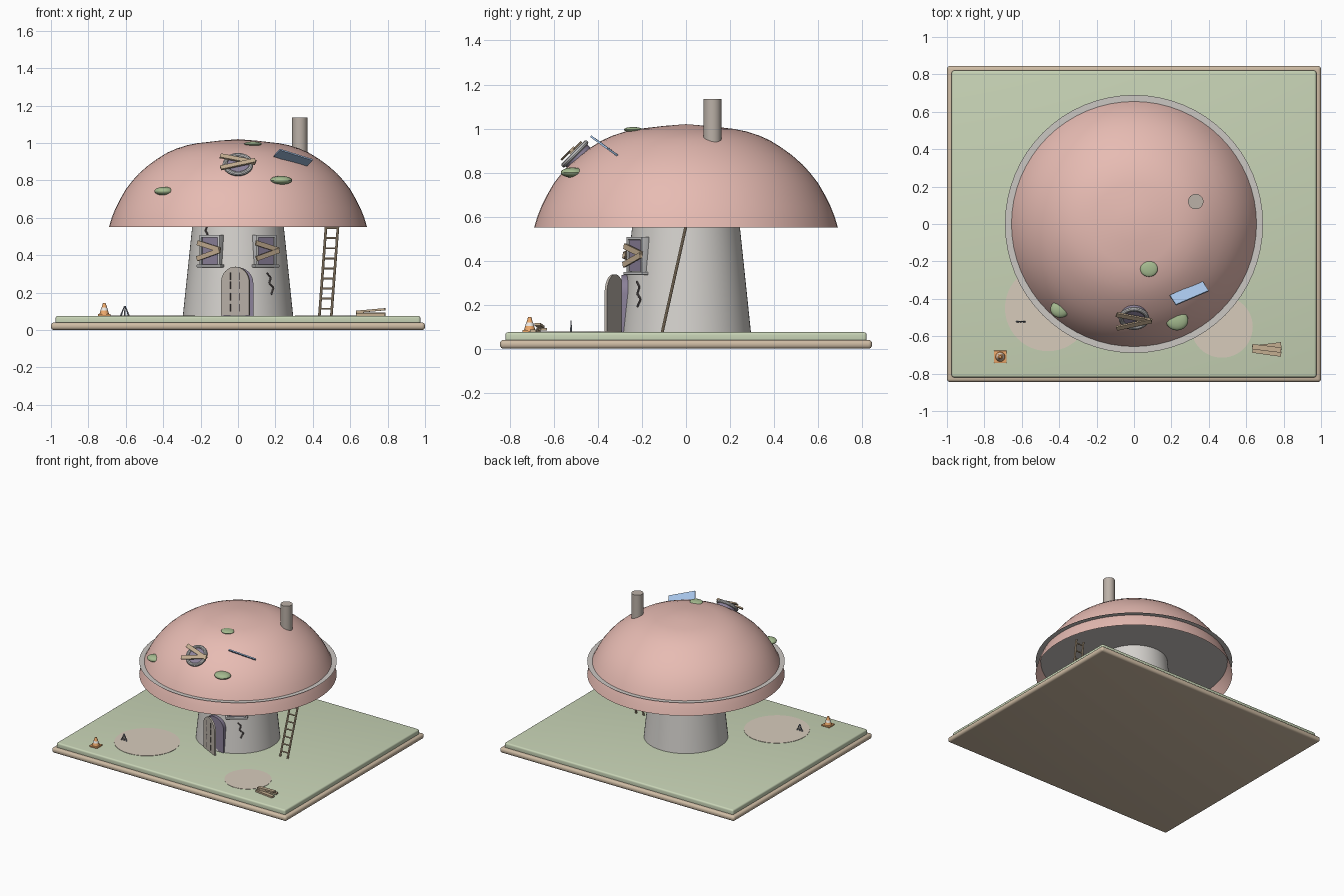
import bpy, bmesh, math
from mathutils import Matrix, Vector

if "Cube" in bpy.data.objects:
    bpy.data.objects.remove(bpy.data.objects["Cube"])

mats = {}
COLORS = {'tan': (.62, .5, .37), 'grass': (.58, .66, .47), 'pink': (.8, .5, .45),
          'stem': (.66, .64, .61), 'gill': (.6, .57, .54), 'brick': (.5, .44, .39),
          'wood': (.55, .42, .28), 'door': (.5, .45, .4), 'dark': (.13, .11, .11),
          'purple': (.26, .22, .32), 'frame': (.6, .58, .58), 'blue': (.38, .55, .8),
          'moss': (.38, .5, .28), 'orange': (.85, .4, .15), 'white': (.85, .83, .8),
          'patch': (.68, .6, .5), 'steel': (.22, .25, .32)}


def T(x, y, z):
    return Matrix.Translation((x, y, z))


def R(deg, axis):
    return Matrix.Rotation(math.radians(deg), 4, axis)


def finish(name, bm, col, M=Matrix(), smooth=True):
    bm.transform(M)
    me = bpy.data.meshes.new(name)
    bm.to_mesh(me)
    bm.free()
    if smooth:
        me.shade_smooth()
        me.set_sharp_from_angle(angle=math.radians(35))
    if col not in mats:
        mats[col] = bpy.data.materials.new(col)
        mats[col].diffuse_color = (*COLORS[col], 1)
    me.materials.append(mats[col])
    ob = bpy.data.objects.new(name, me)
    bpy.context.collection.objects.link(ob)
    return ob


def box(name, size, M, col, bevel=0):
    bm = bmesh.new()
    bmesh.ops.create_cube(bm, size=1, matrix=Matrix.Diagonal((*size, 1)))
    if bevel:
        bmesh.ops.bevel(bm, geom=bm.edges[:], offset=bevel, segments=4, profile=.5, affect='EDGES')
    return finish(name, bm, col, M)


def cone(name, r1, r2, h, M, col, seg=32):
    # stands on the local origin
    bm = bmesh.new()
    bmesh.ops.create_cone(bm, cap_ends=True, segments=seg, radius1=r1, radius2=r2, depth=h,
                          matrix=T(0, 0, h / 2))
    return finish(name, bm, col, M)


def rod(name, a, b, r, col, r2=None):
    a, b = Vector(a), Vector(b)
    rot = (b - a).to_track_quat('Z', 'Y').to_matrix().to_4x4()
    return cone(name, r, r if r2 is None else r2, (b - a).length, T(*a) @ rot, col, 10)


def lathe(name, prof, col, M=Matrix(), seg=64, closed=False):
    bm = bmesh.new()
    vs = [bm.verts.new((r, 0, z)) for r, z in prof]
    es = [bm.edges.new(p) for p in zip(vs, vs[1:] + vs[:1] if closed else vs[1:])]
    bmesh.ops.spin(bm, geom=vs + es, cent=(0, 0, 0), axis=(0, 0, 1), angle=math.tau, steps=seg)
    bmesh.ops.remove_doubles(bm, verts=bm.verts[:], dist=1e-5)
    bmesh.ops.recalc_face_normals(bm, faces=bm.faces[:])
    return finish(name, bm, col, M)


def arch(name, w, h, d, M, col):
    # round-topped slab, left edge at local x=0, front at y=0
    r = w / 2
    pts = [(0, 0), (w, 0)] + [(r + r * math.cos(math.pi * i / 16), h - r + r * math.sin(math.pi * i / 16))
                              for i in range(17)]
    bm = bmesh.new()
    f = bm.faces.new([bm.verts.new((x, 0, z)) for x, z in pts])
    g = bmesh.ops.extrude_face_region(bm, geom=[f])['geom']
    bmesh.ops.translate(bm, verts=[v for v in g if isinstance(v, bmesh.types.BMVert)], vec=(0, d, 0))
    bmesh.ops.recalc_face_normals(bm, faces=bm.faces[:])
    return finish(name, bm, col, M)


def stem_r(z):
    return .295 - (z - .075) * .105


# Ground: tray, lawn and two bare patches
box('base_tray', (2, 1.69, .04), T(0, 0, .02), 'tan', .017)
box('lawn', (1.95, 1.64, .05), T(0, 0, .05), 'grass', .012)
for n, x, y, r in (('left', -.46, -.45, .23), ('right', .47, -.55, .165)):
    cone('bare_patch_' + n, r, r, .004, T(x, y, .0735), 'patch', 48)

# Stem, flat gill disc and open cap shell
cone('stem', stem_r(.07), stem_r(.65), .58, T(0, 0, .07), 'stem', 64)
bm = bmesh.new()
bmesh.ops.create_circle(bm, cap_ends=True, segments=64, radius=.69)
finish('gill_disc', bm, 'gill', T(0, 0, .65))
lathe('cap', [(.69, .55), (.675, .6), (.655, .65), (.63, .70), (.60, .752), (.565, .797), (.53, .836),
              (.48, .88), (.43, .916), (.38, .947), (.33, .969), (.275, .987), (.22, .998), (.10, 1.012),
              (0, 1.02)], 'pink')
cone('chimney', .041, .041, .26, T(.33, .12, .875), 'brick')


# Boards nailed over a window, meeting at the right
def boards(name, M, length, width):
    for i, a in enumerate((15, -17)):
        box(f'{name}_board_{i}', (length, .01, width),
            M @ T(0, -.006 * i, .022 * (1 if i == 0 else -1)) @ R(a, 'Y'), 'wood')


# Two stem windows
for n, s in (('left', -1), ('right', 1)):
    M = R(33 * s, 'Z') @ T(0, -.262, .425)
    nm = n + '_window'
    box(nm + '_pane', (.115, .03, .15), M @ T(0, .005, 0), 'purple')
    for k in (-1, 1):
        box(f'{nm}_side_{k}', (.014, .04, .165), M @ T(.058 * k, 0, 0), 'frame', .003)
    box(nm + '_top', (.13, .04, .014), M @ T(0, 0, .076), 'frame', .003)
    box(nm + '_sill', (.155, .05, .014), M @ T(0, -.003, -.083), 'frame', .003)
    boards(nm, M @ T(0, -.024, 0), .15, .026)

# Round window on the cap
M = T(0, -.505, .885) @ R(-45, 'X')
ring = [(.07 + .012 * math.cos(i * math.tau / 10), .012 * math.sin(i * math.tau / 10)) for i in range(10)]
lathe('cap_window_ring', ring, 'frame', M @ R(90, 'X'), 40, True)
cone('cap_window_pane', .07, .07, .03, M @ T(0, .03, 0) @ R(90, 'X'), 'purple')
boards('cap_window', M @ T(0, -.018, 0), .195, .028)

# Doorway and door leaf swung open
arch('doorway', .17, .26, .1, T(-.088, -.292, .075), 'purple')
M = T(-.088, -.288, .078) @ R(-27, 'Z')
arch('door_leaf', .168, .26, .012, M @ T(0, -.006, 0), 'door')
for x in (.056, .112):
    for z in (.03, .09, .15, .20):
        box('door_groove', (.005, .003, .04), M @ T(x, -.007, z + .01), 'dark')

# Cracks in the stem
for n, pts in (('right', [(.155, .305), (.175, .28), (.168, .25), (.19, .225), (.178, .19)]),
               ('left', [(-.18, .58), (-.165, .555), (-.175, .53), (-.162, .515), (-.17, .50)])):
    P = [(x, -math.sqrt((stem_r(z) + .001) ** 2 - x * x), z) for x, z in pts]
    for a, b in zip(P, P[1:]):
        rod('crack_' + n, a, b, .005, 'dark')

# Leaning ladder
lo, hi = Vector((.467, -.108, .075)), Vector((.508, .015, .625))
for s in (-1, 1):
    off = Vector((.032 * s, 0, 0))
    rod('ladder_rail', lo + off, hi + off, .007, 'wood')
for i in range(10):
    c = lo.lerp(hi, .07 + i * .098)
    rod('ladder_rung', c - Vector((.032, 0, 0)), c + Vector((.032, 0, 0)), .005, 'wood')

# Moss lumps on the cap
for x, y, z, r in ((-.395, -.455, .742, .052), (.23, -.515, .80, .06), (.08, -.24, .995, .047)):
    bm = bmesh.new()
    bmesh.ops.create_uvsphere(bm, u_segments=24, v_segments=12, radius=1)
    finish('moss', bm, 'moss', T(x, y, z) @ Matrix.Diagonal((r, r * .9, .023 if z < .9 else .012, 1)))

# Loose blue panel on the cap
u = Vector((.175, .075, -.055)).normalized()
n = Vector((0, .575, .82)).normalized()
v = n.cross(u).normalized()
n = u.cross(v)
rot = Matrix((u, v, n)).transposed().to_4x4()
box('blue_panel', (.198, .07, .009), T(.295, -.37, .92) @ rot, 'blue')

# Traffic cone
M = T(-.715, -.71, .075)
box('cone_foot', (.066, .066, .01), M @ T(0, 0, .005), 'orange', .002)
cone('cone_body', .026, .007, .06, M @ T(0, 0, .009), 'orange', 24)
cone('cone_band', .0205, .0155, .015, M @ T(0, 0, .029), 'white', 24)

# Small three-legged spike
for x in (-.022, 0, .022):
    rod('spike_leg', (-.605 + x, -.522, .074), (-.605 + x * .1, -.522, .128), .005, 'steel', .002)

# Plank pile
for i, (y, rz, tilt) in enumerate(((-.685, -8, 0), (-.655, 7, 0), (-.665, -7, -5))):
    box(f'pile_plank_{i}', (.155, .028, .012),
        T(.71, y, (.081, .088, .104)[i]) @ R(rz, 'Z') @ R(tilt, 'Y'), 'wood')

for m in bpy.data.materials:
    if m.users and not m.is_grease_pencil:
        m.use_nodes = True
        m.node_tree.nodes["Principled BSDF"].inputs["Base Color"].default_value = m.diffuse_color
